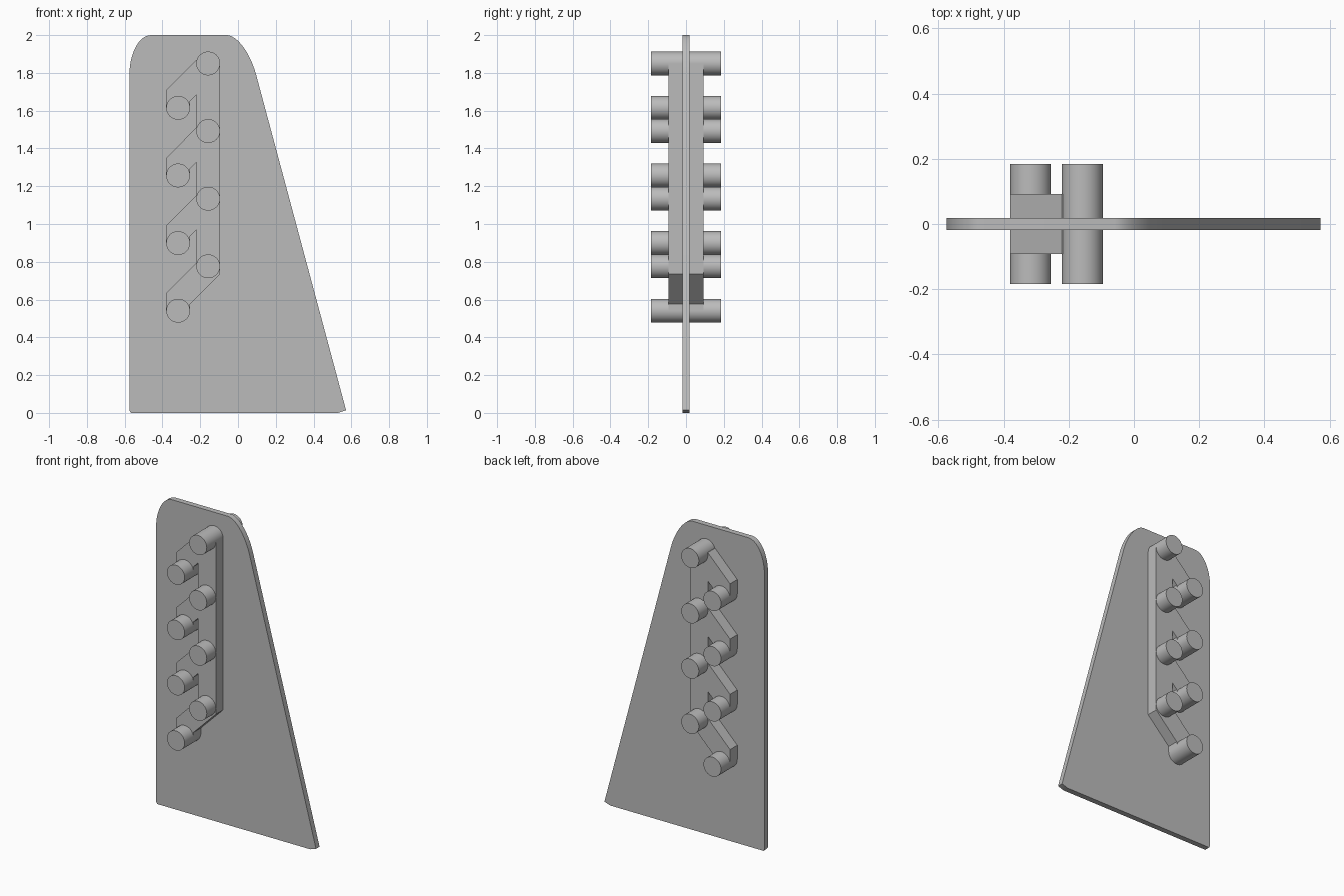
import bpy, bmesh, math
from mathutils import Vector
from mathutils.geometry import interpolate_bezier

cube = bpy.data.objects.get("Cube")
if cube:
    bpy.data.objects.remove(cube, do_unlink=True)

grey = bpy.data.materials.new("plain_grey")
grey.use_nodes = True
colour = (0.5, 0.5, 0.5, 1)
grey.diffuse_color = colour
grey.node_tree.nodes["Principled BSDF"].inputs["Base Color"].default_value = colour


def extrude_profile(name, points, half_depth):
    """Solid made from an x-z outline, centred on y = 0."""
    bm = bmesh.new()
    face = bm.faces.new([bm.verts.new((x, -half_depth, z)) for x, z in points])
    result = bmesh.ops.extrude_face_region(bm, geom=[face])
    moved = [g for g in result["geom"] if isinstance(g, bmesh.types.BMVert)]
    bmesh.ops.translate(bm, verts=moved, vec=(0, 2 * half_depth, 0))
    bmesh.ops.recalc_face_normals(bm, faces=bm.faces)
    mesh = bpy.data.meshes.new(name)
    bm.to_mesh(mesh)
    bm.free()
    mesh.materials.append(grey)
    obj = bpy.data.objects.new(name, mesh)
    bpy.context.collection.objects.link(obj)
    bpy.ops.object.select_all(action='DESELECT')
    obj.select_set(True)
    bpy.context.view_layer.objects.active = obj
    bpy.ops.object.shade_smooth_by_angle(angle=math.radians(25))
    return obj


def rounded(start, corner, end, steps=14):
    """Curved corner between two straight edges."""
    a, c, b = Vector(start), Vector(corner), Vector(end)
    curve = interpolate_bezier(a, a.lerp(c, 0.55), b.lerp(c, 0.55), b, steps)
    return [(p.x, p.y) for p in curve]


def circle(x, z, radius, sides=48):
    return [(x + radius * math.cos(math.tau * i / sides),
             z + radius * math.sin(math.tau * i / sides)) for i in range(sides)]


# Flat side plate with a sloping edge and rounded top
plate = [(-0.575, 0.012), (-0.567, 0), (0.53, 0), (0.572, 0.014)]
plate += rounded((0.096, 1.79), (0.04, 2), (-0.06, 2))
plate += rounded((-0.46, 2), (-0.575, 2), (-0.575, 1.79))
extrude_profile("side_plate", plate, 0.018)

# Rows of staggered pegs
levels = [1.85 - 0.358 * i for i in range(4)]
inner_x, outer_x, radius = -0.158, -0.317, 0.063
for i, z in enumerate(levels, 1):
    extrude_profile(f"inner_peg_{i}", circle(inner_x, z, radius), 0.184)
    extrude_profile(f"outer_peg_{i}", circle(outer_x, z - 0.235, radius), 0.184)

# Upright rail with hooked branches that end in the outer pegs
bar_left, bar_right = inner_x - radius, inner_x + radius
hook_left, hook_right = outer_x - radius, outer_x + radius
rail = [(bar_right, levels[0]), (inner_x, levels[0] + 0.02)]
for z in levels:
    rail += [(bar_left, z + 0.018), (hook_left, z - 0.142),
             (hook_left, z - 0.235), (hook_right, z - 0.235),
             (hook_right, z - 0.2)]
    if z != levels[-1]:
        rail.append((bar_left, z - 0.167))
rail.append((bar_right, levels[-1] - 0.041))
extrude_profile("hooked_rail", rail, 0.092)
